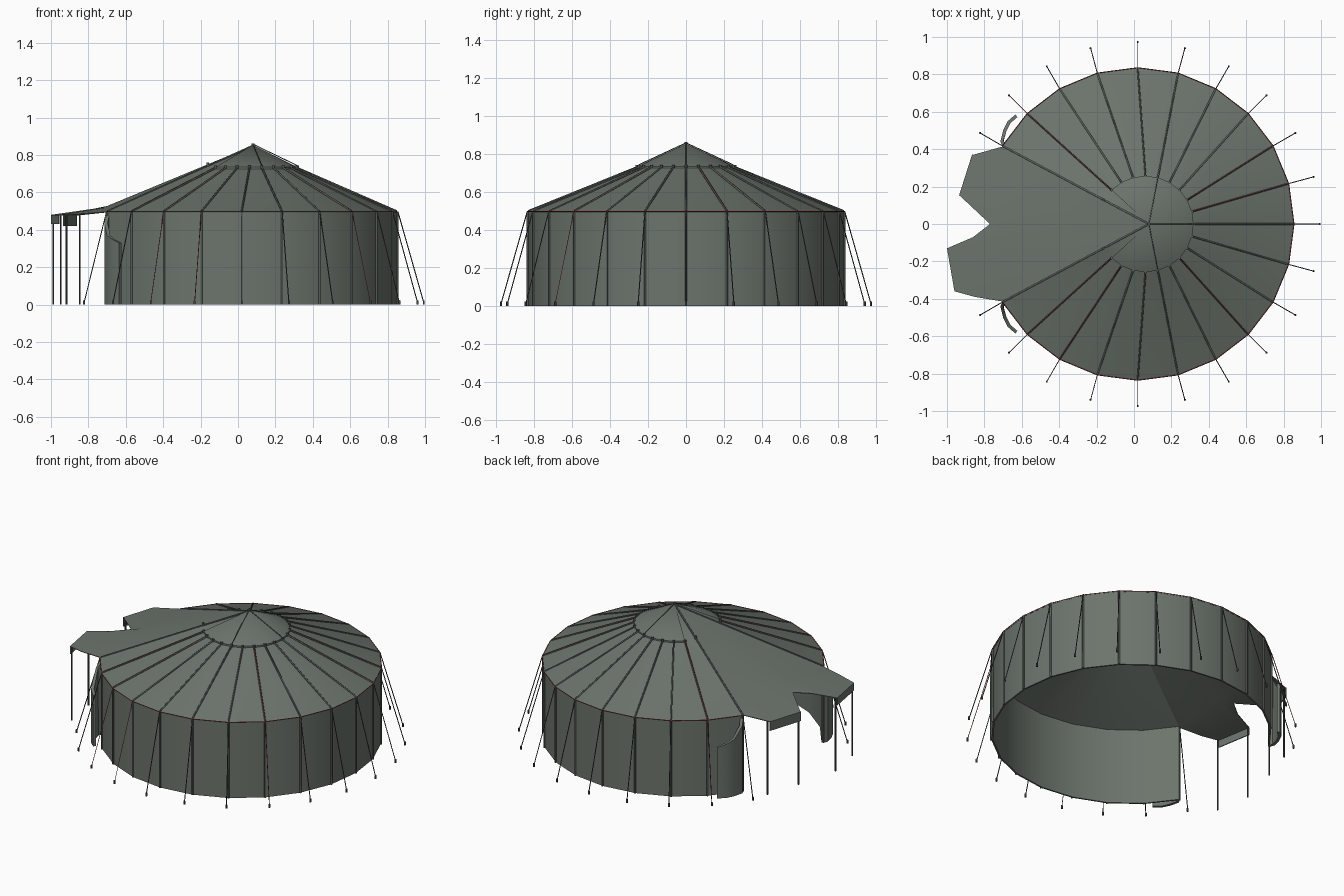
import bpy, bmesh, math
from mathutils import Vector

if "Cube" in bpy.data.objects:
    bpy.data.objects.remove(bpy.data.objects["Cube"])

APEX = Vector((0.08, 0, 0.85))
EAVE = 0.497
ANGLES = range(-150, 151, 15)      # wall corners, doorway faces -x
UP = Vector((0, 0, 1))


def material(name, rgb):
    m = bpy.data.materials.new(name)
    m.use_nodes = True
    m.diffuse_color = (*rgb, 1)
    m.node_tree.nodes["Principled BSDF"].inputs["Base Color"].default_value = (*rgb, 1)
    return m


CANVAS = material("grey green canvas", (0.15, 0.175, 0.15))
POLE = material("darker green poles", (0.095, 0.112, 0.096))
METAL = material("dark grey metal", (0.06, 0.065, 0.065))
RED = material("red rope", (0.3, 0.012, 0.015))


def ring(angle, z, radius=0.83):
    a = math.radians(angle)
    return Vector((0.02 + radius * math.cos(a), radius * math.sin(a), z))


def knee(angle):
    """Point where the roof meets the crown, sagging except at the doorway."""
    sag = 0 if abs(angle) == 150 else 0.016
    return APEX.lerp(ring(angle, EAVE), 0.31) - UP * sag


def finish(name, bm, mat, thickness=0, smooth=35):
    bmesh.ops.remove_doubles(bm, verts=bm.verts, dist=0.0005)
    bmesh.ops.recalc_face_normals(bm, faces=bm.faces)
    mesh = bpy.data.meshes.new(name)
    bm.to_mesh(mesh)
    bm.free()
    mesh.materials.append(mat)
    obj = bpy.data.objects.new(name, mesh)
    bpy.context.collection.objects.link(obj)
    bpy.ops.object.select_all(action='DESELECT')
    obj.select_set(True)
    bpy.context.view_layer.objects.active = obj
    if thickness:
        mod = obj.modifiers.new("cloth thickness", 'SOLIDIFY')
        mod.thickness = thickness
        mod.offset = -1
        bpy.ops.object.modifier_apply(modifier=mod.name)
    bpy.ops.object.shade_smooth_by_angle(angle=math.radians(smooth))


def strip(bm, top, bottom):
    """Quads between two chains of points."""
    a = [bm.verts.new(p) for p in top]
    b = [bm.verts.new(p) for p in bottom]
    for i in range(len(a) - 1):
        bm.faces.new((a[i], a[i + 1], b[i + 1], b[i]))


def fan(bm, tip, edge):
    """Triangles from one tip to a chain of points."""
    t = bm.verts.new(tip)
    e = [bm.verts.new(p) for p in edge]
    for a, b in zip(e, e[1:]):
        bm.faces.new((t, a, b))


def rods(name, pairs, radius, mat, sides=6):
    """Straight rods between pairs of points, joined in one object."""
    bm = bmesh.new()
    for p, q in pairs:
        p, q = Vector(p), Vector(q)
        d = q - p
        made = bmesh.ops.create_cone(bm, cap_ends=True, segments=sides, radius1=radius,
                                     radius2=radius, depth=d.length)["verts"]
        bmesh.ops.rotate(bm, verts=made, cent=(0, 0, 0),
                         matrix=d.to_track_quat('Z', 'Y').to_matrix())
        bmesh.ops.translate(bm, verts=made, vec=(p + q) / 2)
    finish(name, bm, mat, smooth=61)


# Round wall, open at the doorway
bm = bmesh.new()
strip(bm, [ring(a, EAVE) for a in ANGLES], [ring(a, 0) for a in ANGLES])
finish("wall", bm, CANVAS, 0.01)

# Main roof
eaves = [ring(a, EAVE, 0.834) for a in ANGLES]
knees = [knee(a) for a in ANGLES]
bm = bmesh.new()
strip(bm, knees, eaves)
fan(bm, APEX - UP * 0.003, knees)
finish("roof", bm, CANVAS, 0.004)

# Doorway sector of the roof, which runs out into two porch wings
porch = [Vector(p) for p in (
    (-0.70, 0.415, EAVE), (-0.86, 0.37, 0.48), (-0.93, 0.15, 0.48),
    (-0.77, 0, 0.505), (-0.86, -0.07, 0.495), (-1.0, -0.13, 0.48),
    (-0.96, -0.36, 0.48), (-0.85, -0.39, 0.485), (-0.70, -0.415, EAVE))]
bend = []
for p in porch:
    q = APEX.lerp(p, 0.78 / (APEX.x - p.x))
    q.z = EAVE + 0.03 * (1 - min(1, abs(q.y) / 0.415))
    bend.append(q)
bm = bmesh.new()
fan(bm, APEX, bend)
strip(bm, bend, porch)
finish("porch_roof", bm, CANVAS, 0.004)

# Porch valances
bm = bmesh.new()
for chain, drop in ((porch[1:3], 0.06), (porch[5:7], 0.05)):
    strip(bm, chain, [p - UP * drop for p in chain])
finish("porch_valance", bm, CANVAS, 0.006)

# Crown cap with a short skirt
rim = [knee(a) + UP * 0.01 for a in ANGLES[1:-1]]
bm = bmesh.new()
fan(bm, APEX + UP * 0.004, rim)
strip(bm, rim, [p - UP * 0.013 for p in rim])
finish("crown_cap", bm, CANVAS)

# Roof ribs with their raised ends, and the finial
ribs = {a: (knee(a) + UP * 0.006, ring(a, EAVE + 0.002)) for a in ANGLES[1:-1]}
door_ribs = [(APEX, ring(a, EAVE + 0.002)) for a in (-150, 150)]
rods("roof_ribs", list(ribs.values()) + door_ribs, 0.005, POLE)
rods("rib_ends", [(knee(a), knee(a) + UP * 0.018) for a in ANGLES], 0.008, POLE)
rods("finial", [(APEX, APEX + UP * 0.012)], 0.008, POLE)

# Ropes over the crown, and red ropes laid along some ribs
rods("crown_ropes", [(APEX + UP * 0.008, knee(a) + UP * 0.018) for a in (0, 75, -75)],
     0.0025, POLE)
rods("rib_ropes", [(ribs[a][0] + UP * 0.005, ribs[a][1] + UP * 0.005)
                   for a in (-135, -120, -45, 15, 30, 135)], 0.0015, RED, 4)

# Wall posts and eave rope
rods("wall_posts", [(ring(a, 0, 0.832), ring(a, EAVE, 0.832)) for a in ANGLES], 0.006, POLE)
eave_line = [ring(a, EAVE, 0.836) for a in ANGLES]
rods("eave_rope", list(zip(eave_line, eave_line[1:])), 0.002, RED, 4)

# Guy ropes, a few of them red, and ground pegs
red_guys = (-120, -105, -45, 135)
guys = {a: (ring(a, EAVE, 0.835), ring(a, 0.015, 0.972)) for a in ANGLES}
rods("guy_ropes", [guys[a] for a in ANGLES if a not in red_guys], 0.0028, METAL)
rods("red_guy_ropes", [guys[a] for a in red_guys], 0.002, RED, 4)
rods("ground_pegs", [(ring(a, 0, 0.973), ring(a, 0.022, 0.973)) for a in ANGLES], 0.006, METAL)

# Porch poles
rods("porch_poles", [((p.x + 0.013, p.y, 0), (p.x + 0.013, p.y, p.z))
                     for p in (porch[1], porch[2], porch[5], porch[6])], 0.005, METAL)

# Door flaps, folded back along the wall
for name, side in (("left_door_flap", -1), ("right_door_flap", 1)):
    path = [(-0.70, 0.41, 0.49), (-0.715, 0.44, 0.44), (-0.70, 0.50, 0.37),
            (-0.675, 0.55, 0.35), (-0.635, 0.585, 0.33)]
    bm = bmesh.new()
    strip(bm, [(x, side * y, z) for x, y, z in path], [(x, side * y, 0) for x, y, z in path])
    finish(name, bm, CANVAS, 0.018)
